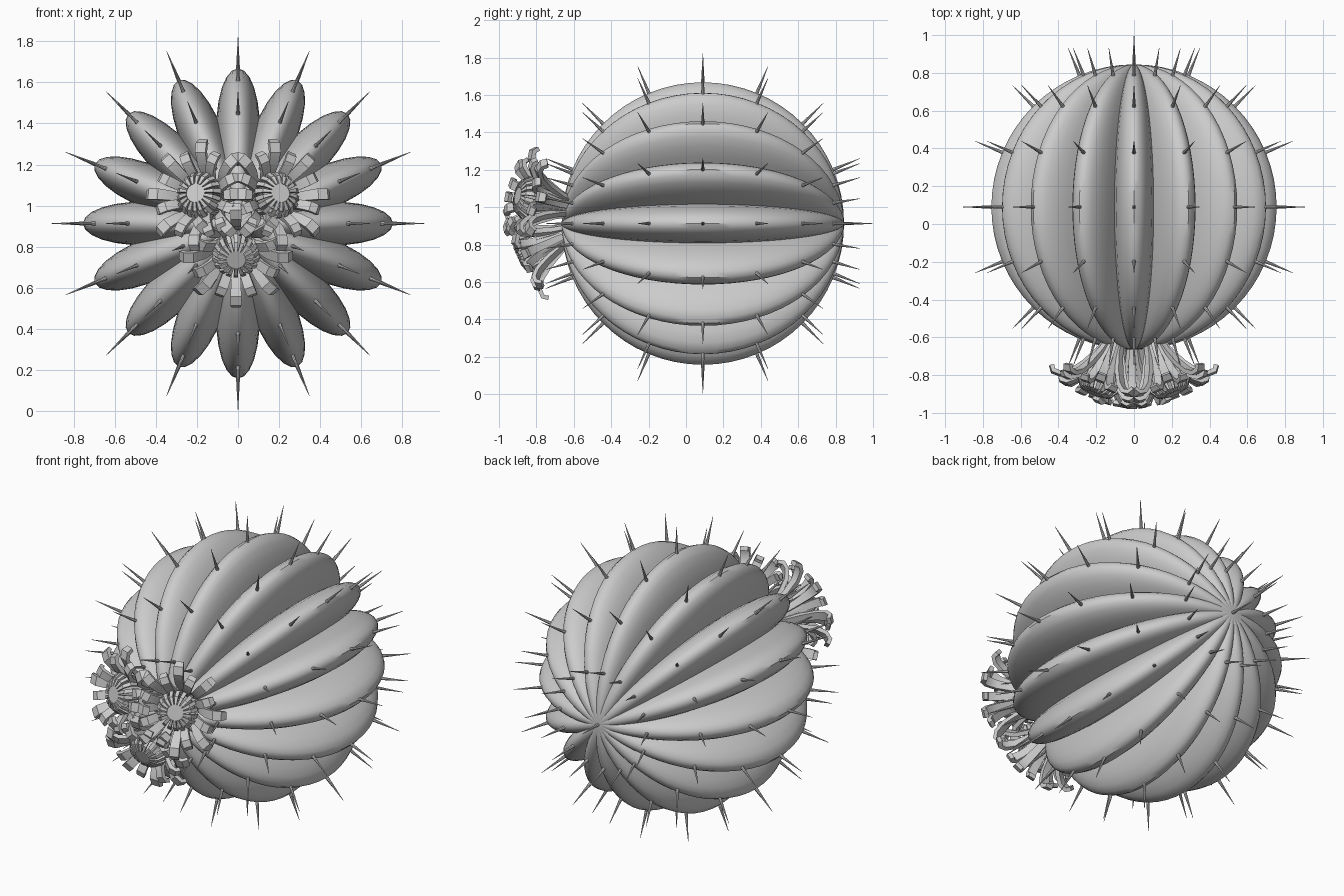
import bpy, bmesh, math
from mathutils import Vector, Matrix

if "Cube" in bpy.data.objects:
    bpy.data.objects.remove(bpy.data.objects["Cube"])

C = Vector((0, 0.09, 0.913))      # centre of the body, its axis runs along y
R = 0.755                         # body radius at the rib crests
RIBS = 16
STEP = 2 * math.pi / RIBS


def finish(name, bm, angle=35):
    bmesh.ops.recalc_face_normals(bm, faces=bm.faces)
    me = bpy.data.meshes.new(name)
    bm.to_mesh(me)
    bm.free()
    ob = bpy.data.objects.new(name, me)
    bpy.context.collection.objects.link(ob)
    bpy.ops.object.select_all(action='DESELECT')
    ob.select_set(True)
    bpy.context.view_layer.objects.active = ob
    bpy.ops.object.shade_smooth_by_angle(angle=math.radians(angle))
    return ob


def bridge(bm, a, b):
    n = len(a)
    for i in range(n):
        bm.faces.new((a[i], a[(i + 1) % n], b[(i + 1) % n], b[i]))


# Ribbed body: star of elliptical lobes swept pole to pole
def body():
    bm = bmesh.new()
    lobe = []
    t0, n = math.radians(81), 10
    for k in range(RIBS):
        for i in range(n):
            t = -t0 + 2 * t0 * i / n
            p = Vector((0.105 * math.sin(t), 0, 0.48 + 0.275 * math.cos(t)))
            lobe.append(Matrix.Rotation(k * STEP, 3, 'Y') @ p)
    front = bm.verts.new(C + Vector((0, -R, 0)))
    back = bm.verts.new(C + Vector((0, R, 0)))
    rings = []
    for j in range(1, 32):
        a = math.pi * j / 32
        rings.append([bm.verts.new(C + p * math.sin(a) + Vector((0, -R * math.cos(a), 0))) for p in lobe])
    for a, b in zip(rings, rings[1:]):
        bridge(bm, a, b)
    for pole, ring in ((front, rings[0]), (back, rings[-1])):
        for i in range(len(ring)):
            bm.faces.new((pole, ring[i], ring[(i + 1) % len(ring)]))
    finish("cactus_body", bm, 40)


# Spines: thin cones on every rib crest plus one at the back pole
def spines():
    bm = bmesh.new()

    def spine(d):
        m = Matrix.Translation(C + d * 0.80) @ d.to_track_quat('Z', 'Y').to_matrix().to_4x4()
        bmesh.ops.create_cone(bm, cap_ends=True, segments=8, radius1=0.013, radius2=0.001,
                              depth=0.22, matrix=m)

    for k in range(RIBS):
        rot = Matrix.Rotation(k * STEP, 3, 'Y')
        for j in range(-3, 4):
            a = math.radians(22.5 * j)
            spine(rot @ Vector((0, math.sin(a), math.cos(a))))
    spine(Vector((0, 1, 0)))
    finish("spines", bm)


# Strip with thickness following a path of (radius, height, half width)
def strip(bm, path, thick, angle, m):
    rings = []
    for i, (r, h, w) in enumerate(path):
        a, b = path[max(i - 1, 0)], path[min(i + 1, len(path) - 1)]
        t = Vector((b[0] - a[0], 0, b[1] - a[1])).normalized()
        nrm = Vector((-t.z, 0, t.x)) * thick / 2
        side = Vector((0, w, 0))
        p = Vector((r, 0, h))
        rot = m @ Matrix.Rotation(angle, 4, 'Z')
        rings.append([bm.verts.new(rot @ q) for q in
                      (p + side + nrm, p - side + nrm, p - side - nrm, p + side - nrm)])
    for a, b in zip(rings, rings[1:]):
        bridge(bm, a, b)
    bm.faces.new(rings[0])
    bm.faces.new(rings[-1])


LONG = [(.03, -.04, .012), (.07, .08, .018), (.115, .17, .021), (.16, .235, .024),
        (.21, .27, .027), (.25, .27, .027), (.268, .245, .022)]
SHORT = [(.03, -.04, .012), (.06, .1, .016), (.095, .2, .02), (.13, .255, .023),
         (.17, .285, .025), (.2, .285, .024), (.215, .265, .02)]
INNER = [(.04, .0, .005), (.10, .2, .009), (.108, .255, .011), (.085, .29, .010), (.045, .302, .006)]


# Flower: two alternating petal rings, an inner crown and a central disc
def flower(name, base, direction):
    d = Vector(direction).normalized()
    m = Matrix.Translation(base) @ d.to_track_quat('Z', 'Y').to_matrix().to_4x4()
    bm = bmesh.new()
    for i in range(16):
        strip(bm, SHORT if i % 2 else LONG, 0.024, i * math.tau / 16, m)
    for i in range(18):
        strip(bm, INNER, 0.014, (i + .5) * math.tau / 18, m)
    bmesh.ops.create_cone(bm, cap_ends=True, segments=20, radius1=0.03, radius2=0.047, depth=0.34,
                          matrix=m @ Matrix.Translation((0, 0, 0.135)))
    finish(name, bm)


body()
spines()
tilt = math.radians(24)
for name, az, base in (("right_flower", 30, (.10, -.62, 1.0)),
                       ("left_flower", 150, (-.10, -.62, 1.0)),
                       ("lower_flower", 270, (-.01, -.62, .86))):
    a = math.radians(az)
    flower(name, Vector(base), (math.sin(tilt) * math.cos(a), -math.cos(tilt), math.sin(tilt) * math.sin(a)))
